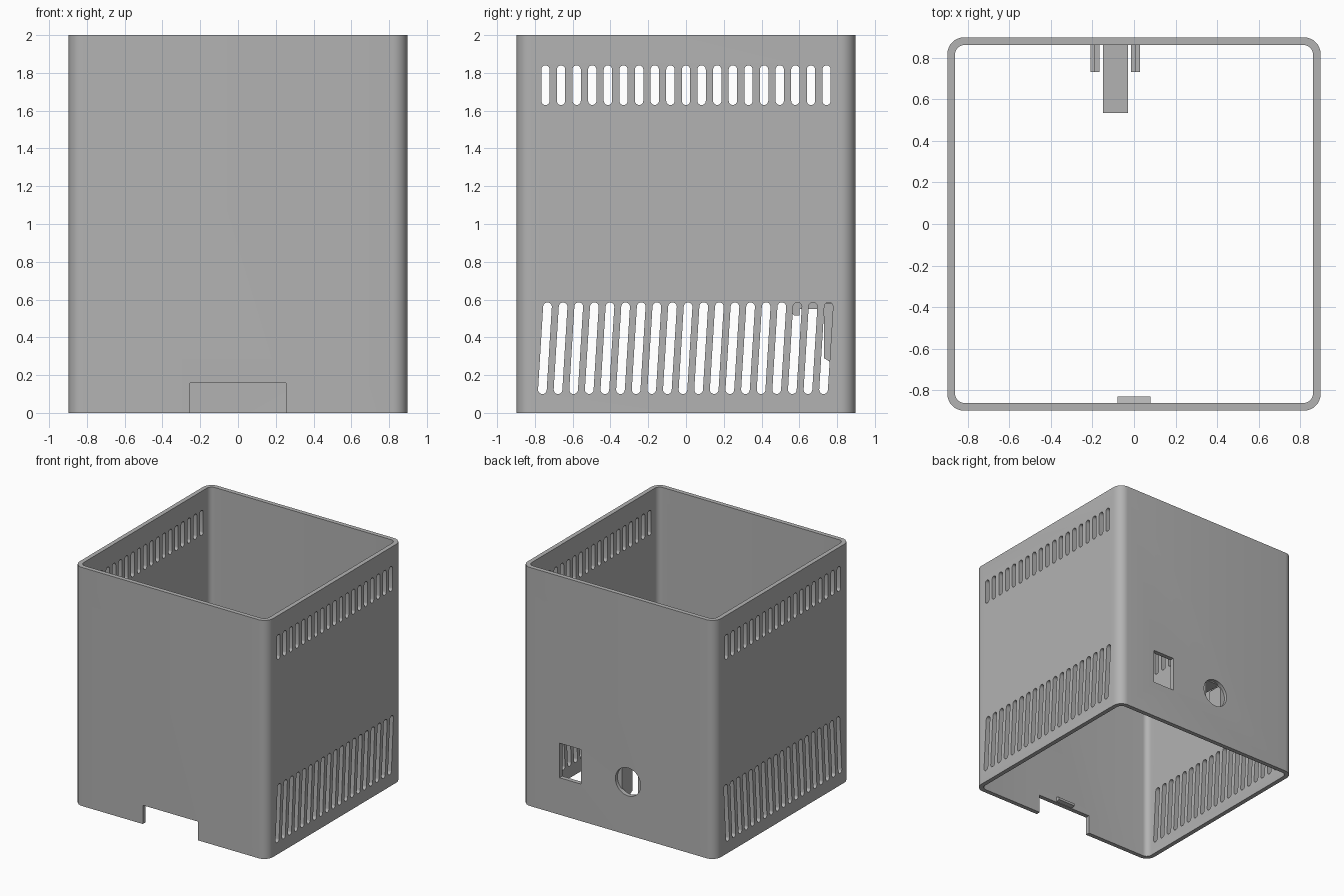
import bpy, bmesh, math
from mathutils import Vector

old = bpy.data.objects.get("Cube")
if old:
    bpy.data.objects.remove(old, do_unlink=True)

HALF, INNER, HEIGHT = 0.897, 0.86, 2.0

grey = bpy.data.materials.new("plain grey")
grey.use_nodes = True
grey.diffuse_color = (0.45, 0.45, 0.45, 1)
grey.node_tree.nodes["Principled BSDF"].inputs["Base Color"].default_value = (0.45, 0.45, 0.45, 1)


def add_prism(bm, profile, axis, start, end):
    """Extrude a 2D profile along x (profile y,z), y (profile x,z) or z (profile x,y)."""
    def place(u, v):
        return Vector({"x": (start, u, v), "y": (u, start, v), "z": (u, v, start)}[axis])
    face = bm.faces.new([bm.verts.new(place(u, v)) for u, v in profile])
    step = Vector([end - start if axis == a else 0 for a in "xyz"])
    new = bmesh.ops.extrude_face_region(bm, geom=[face])["geom"]
    bmesh.ops.translate(bm, verts=[g for g in new if isinstance(g, bmesh.types.BMVert)], vec=step)


def rect(u0, u1, v0, v1):
    return [(u0, v0), (u1, v0), (u1, v1), (u0, v1)]


def arc(cu, cv, r, a0, a1, n):
    return [(cu + r * math.cos(math.radians(a0 + (a1 - a0) * i / n)),
             cv + r * math.sin(math.radians(a0 + (a1 - a0) * i / n))) for i in range(n + 1)]


def rounded_square(half, r):
    c, points = half - r, []
    for i, (sx, sy) in enumerate([(1, 1), (-1, 1), (-1, -1), (1, -1)]):
        points += arc(sx * c, sy * c, r, i * 90, i * 90 + 90, 8)
    return points


def slot(bottom, top, z0, z1, r):
    """Leaning slot with round ends, as a y,z profile."""
    return arc(top, z1 - r, r, 0, 180, 10) + arc(bottom, z0 + r, r, 180, 360, 10)


def make(name, bm):
    bmesh.ops.recalc_face_normals(bm, faces=bm.faces[:])
    mesh = bpy.data.meshes.new(name)
    bm.to_mesh(mesh)
    bm.free()
    mesh.materials.append(grey)
    obj = bpy.data.objects.new(name, mesh)
    bpy.context.collection.objects.link(obj)
    return obj


# Open square sleeve
bm = bmesh.new()
rings = []
for profile, z in [(rounded_square(HALF, 0.08), 0), (rounded_square(HALF, 0.08), HEIGHT),
                   (rounded_square(INNER, 0.045), HEIGHT), (rounded_square(INNER, 0.045), 0)]:
    rings.append([bm.verts.new((x, y, z)) for x, y in profile])
count = len(rings[0])
for a, b in zip(rings, rings[1:] + rings[:1]):
    for i in range(count):
        j = (i + 1) % count
        bm.faces.new((a[i], a[j], b[j], b[i]))
sleeve = make("sleeve", bm)

# Cutters: side vents, cable notch, socket window, round jack hole
bm = bmesh.new()
for i in range(19):
    y = (i - 9) * 0.0827
    add_prism(bm, slot(y, y, 1.63, 1.84, 0.022), "x", -1, 1)
    add_prism(bm, slot(y - 0.016, y + 0.011, 0.10, 0.585, 0.023), "x", -1, 1)
add_prism(bm, rect(-0.255, 0.255, -0.1, 0.157), "y", -1, -0.8)
add_prism(bm, rect(0.345, 0.545, 0.31, 0.60), "y", 0.8, 1)
add_prism(bm, arc(-0.09, 0.445, 0.117, 0, 360, 48)[:-1], "y", 0.8, 1)
cutter = make("opening_cutter", bm)
cutter.hide_render = True

cut = sleeve.modifiers.new("openings", "BOOLEAN")
cut.operation, cut.solver, cut.object = "DIFFERENCE", "EXACT", cutter
bpy.context.view_layer.objects.active = sleeve
sleeve.select_set(True)
bpy.ops.object.modifier_apply(modifier=cut.name)
bpy.data.objects.remove(cutter, do_unlink=True)
bpy.ops.object.shade_smooth_by_angle(angle=math.radians(30))

# Jack clip: springy arm with a hooked end above the round hole
bm = bmesh.new()
arm = [(0.87, 0.55), (0.87, 0.60), (0.533, 0.60), (0.533, 0.55), (0.575, 0.515), (0.60, 0.515), (0.60, 0.55)]
add_prism(bm, arm, "x", -0.15, -0.03)
make("jack_clip", bm)

# Jack guides: a rib on each side with a sloped foot and a lower inner step
for name, side in [("left_jack_guide", 1), ("right_jack_guide", -1)]:
    bm = bmesh.new()
    for near, far, top in [(0.075, 0.097, 0.555), (0.097, 0.12, 0.58)]:
        rib = [(0.73, 0.29), (0.87, 0.205), (0.87, top), (0.73, top)]
        add_prism(bm, rib, "x", -0.09 + side * near, -0.09 + side * far)
    make(name, bm)

# Small catch inside the front wall above the notch
bm = bmesh.new()
add_prism(bm, [(-0.865, 0.16), (-0.83, 0.17), (-0.83, 0.19), (-0.865, 0.21)], "x", -0.08, 0.08)
make("front_catch", bm)
